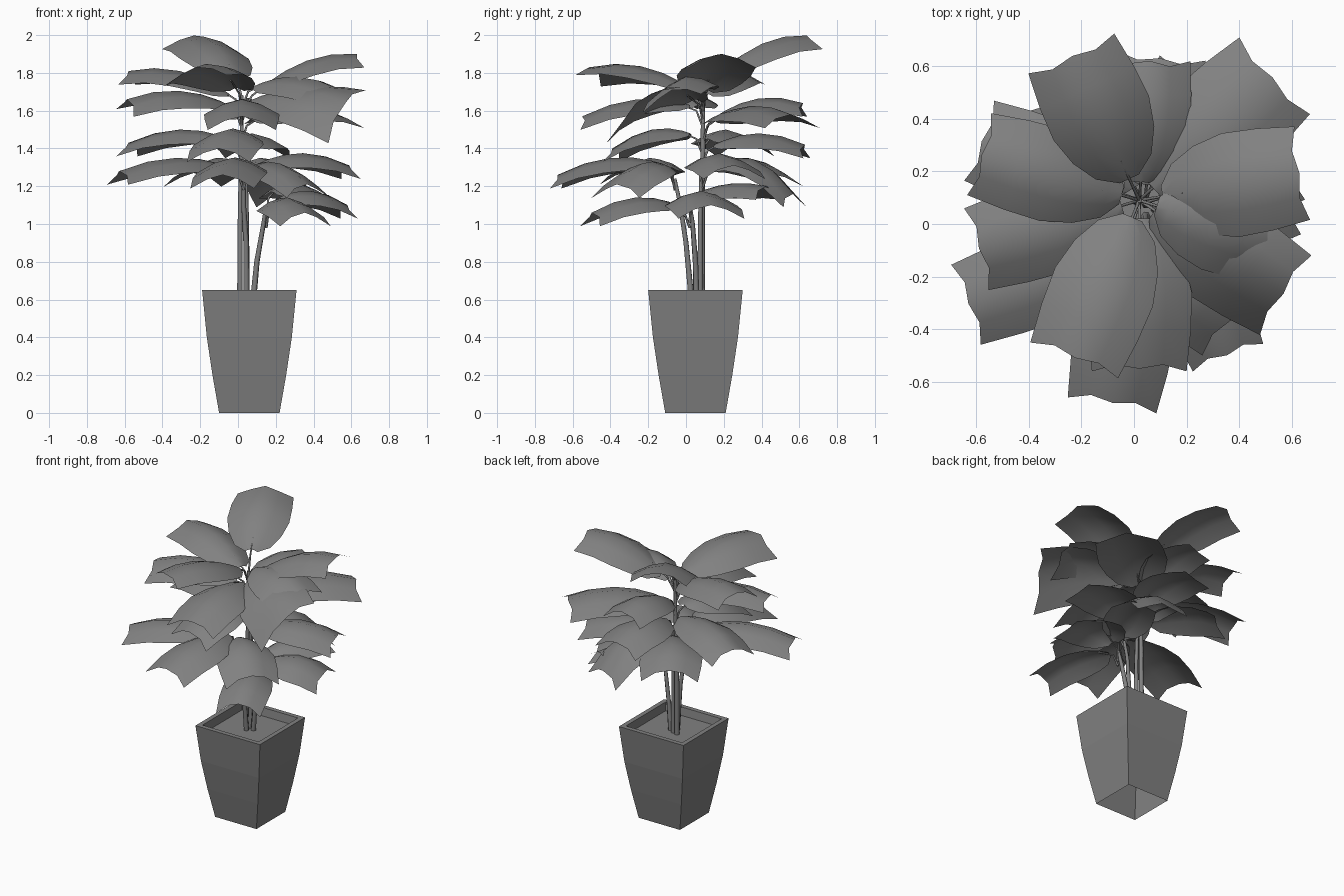
import bpy, bmesh
from mathutils import Vector

if "Cube" in bpy.data.objects:
    bpy.data.objects.remove(bpy.data.objects["Cube"])

grey = bpy.data.materials.new("dark_grey")
grey.diffuse_color = (.22, .22, .22, 1)
grey.use_nodes = True
grey.node_tree.nodes["Principled BSDF"].inputs["Base Color"].default_value = grey.diffuse_color


def finish(name, bm, smooth=False):
    me = bpy.data.meshes.new(name)
    bm.to_mesh(me)
    bm.free()
    me.materials.append(grey)
    ob = bpy.data.objects.new(name, me)
    bpy.context.collection.objects.link(ob)
    for p in me.polygons:
        p.use_smooth = smooth
    return ob


def tube(name, pts, radius, end_scale=1.0):
    cu = bpy.data.curves.new(name, 'CURVE')
    cu.dimensions = '3D'
    cu.bevel_depth = radius
    cu.bevel_resolution = 1
    cu.use_fill_caps = True
    cu.materials.append(grey)
    sp = cu.splines.new('POLY')
    sp.points.add(len(pts) - 1)
    for i, p in enumerate(pts):
        sp.points[i].co = (*p, 1)
        sp.points[i].radius = 1 + (end_scale - 1) * i / (len(pts) - 1)
    ob = bpy.data.objects.new(name, cu)
    bpy.context.collection.objects.link(ob)


# Square pot: open underneath, bulging walls, recessed soil
bm = bmesh.new()
rings = []
for h, z in [(.16, 0), (.195, .2), (.225, .4), (.25, .65), (.218, .65), (.21, .595)]:
    rings.append([bm.verts.new((.06 + sx * h, .05 + sy * h, z))
                  for sx, sy in [(-1, -1), (1, -1), (1, 1), (-1, 1)]])
for a, b in zip(rings, rings[1:]):
    for i in range(4):
        j = (i + 1) % 4
        bm.faces.new((a[i], a[j], b[j], b[i]))
bm.faces.new(rings[-1])
finish("pot", bm)

# Stems
STEMS = {
    'A': [(.01, .085, .59), (.012, .085, 1.1), (.02, .09, 1.45), (.02, .09, 1.68)],
    'B': [(.045, .03, .59), (.043, .0, .9), (.03, -.03, 1.1), (.03, -.06, 1.24)],
    'C': [(.08, .055, .59), (.1, .05, .8), (.135, .035, 1.0), (.15, .02, 1.1)],
    'D': [(.045, .075, .59), (.045, .075, 1.0), (.04, .08, 1.32)],
}
for k, pts in STEMS.items():
    tube("stem_" + k, pts, .017, .6)

# Leaf outline: (position along, half width factor)
ROWS = [(0, .2), (.1, .58), (.28, .85), (.5, 1.0), (.75, .98), (1.0, .9)]
COLS = [-1, -.5, 0, .5, 1]
FLARE = {-1: .02, -.5: -.005, 0: .01, .5: -.005, 1: .02}


def leaf(i, stem, end, base_z, width=.2, roll=0.0, arch=.06, start=.07):
    path = STEMS[stem]
    cx, cy = path[-1][:2]
    e = Vector(end)
    d = Vector((e.x - cx, e.y - cy, 0)).normalized()
    side = Vector((-d.y, d.x, 0))
    base = Vector((cx, cy, base_z)) + d * start
    bm = bmesh.new()
    grid = []
    for t, w in ROWS:
        row = []
        for u in COLS:
            p = base.lerp(e, t) + side * (u * w * width)
            p += d * FLARE[u] * t ** 4
            p.z += arch * 4 * t * (1 - t) + roll * u * t ** .7 - .08 * w * abs(u) ** 1.6
            row.append(bm.verts.new(p))
        grid.append(row)
    for a, b in zip(grid, grid[1:]):
        for j in range(4):
            bm.faces.new((a[j], b[j], b[j + 1], a[j + 1]))
    finish("leaf_%02d" % i, bm, True)
    # leaf stalk from the stem to the underside of the blade
    z0 = min(base_z - .12, path[-1][2])
    tip = base.lerp(e, .15)
    tip.z += arch * .5 - .005
    tube("leaf_stalk_%02d" % i,
         [(cx, cy, z0), base - d * .035 - Vector((0, 0, .03)), tip], .007, .6)


# stem, blade end, height of blade base, then optional shape settings
LEAVES = [
    # top tier
    ('A', (-.23, .63, 1.998), 1.79, dict(start=.09)),
    ('A', (.62, .19, 1.9), 1.71, dict(start=.09)),
    ('A', (.56, -.26, 1.64), 1.66, dict(roll=.14)),
    ('A', (.53, -.07, 1.71), 1.73, dict(roll=.05, width=.18)),
    ('A', (-.22, -.5, 1.83), 1.72, dict(roll=.03)),
    ('A', (-.57, .26, 1.81), 1.69, dict(width=.18)),
    ('A', (-.58, -.09, 1.66), 1.63, dict(width=.18, roll=-.02)),
    # second tier
    ('A', (.52, .55, 1.58), 1.55, dict(width=.22)),
    ('A', (.02, -.54, 1.57), 1.63, dict()),
    ('A', (.06, .61, 1.64), 1.57, dict(width=.17)),
    ('A', (-.57, .31, 1.43), 1.45, dict(width=.18)),
    ('D', (.1, .62, 1.42), 1.42, dict(width=.19)),
    ('A', (-.1, -.38, 1.4), 1.48, dict(width=.19)),
    # third tier
    ('B', (-.62, -.3, 1.28), 1.3, dict(width=.18)),
    ('B', (-.08, -.67, 1.26), 1.32, dict(width=.19)),
    ('B', (.36, -.36, 1.21), 1.31, dict(width=.19)),
    ('D', (.58, .25, 1.31), 1.32, dict(width=.19)),
    ('D', (-.23, .51, 1.27), 1.31, dict(width=.2)),
    ('D', (.24, .56, 1.16), 1.29, dict(width=.18, arch=.12)),
    # lowest tier
    ('C', (.35, -.49, 1.06), 1.1, dict(width=.16)),
    ('C', (.57, .13, 1.1), 1.13, dict(width=.2, start=.05)),
    ('C', (.36, .42, 1.2), 1.17, dict(width=.16, start=.06, arch=.03)),
]
for n, (s, e, bz, kw) in enumerate(LEAVES):
    leaf(n + 1, s, e, bz, **kw)
